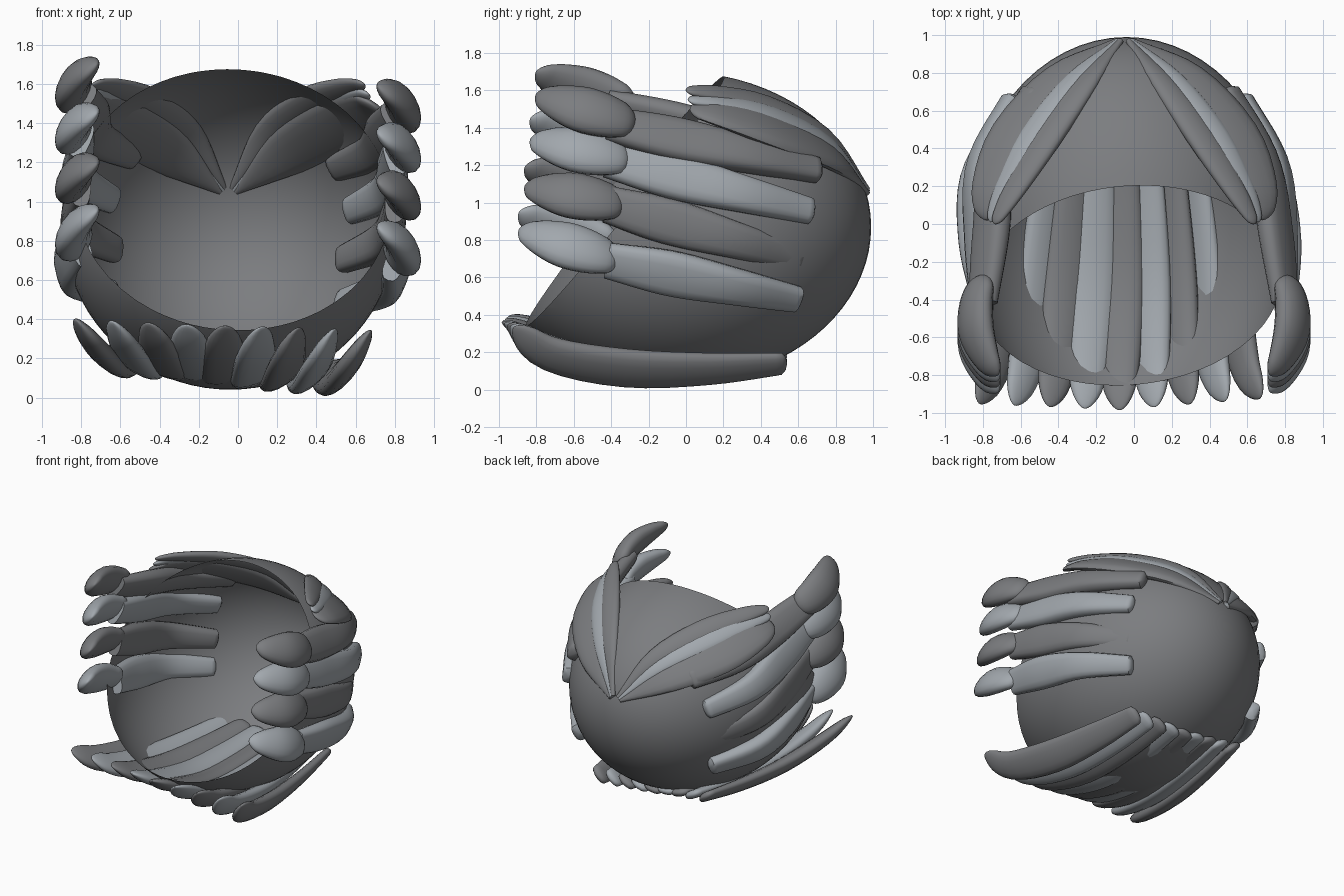
import bpy, bmesh, math
from mathutils import Vector

if "Cube" in bpy.data.objects:
    bpy.data.objects.remove(bpy.data.objects["Cube"])

C = Vector((-0.04, -0.05, 0.87))
R = Vector((0.85, 1.04, 0.83))


def material(name, col):
    mt = bpy.data.materials.new(name)
    mt.diffuse_color = (*col, 1)
    mt.use_nodes = True
    mt.node_tree.nodes["Principled BSDF"].inputs["Base Color"].default_value = mt.diffuse_color
    return mt


DARK = material("dark_grey", (0.20, 0.205, 0.215))
LIGHT = material("light_grey", (0.36, 0.39, 0.42))


def finish(bm, name, mat):
    bmesh.ops.recalc_face_normals(bm, faces=bm.faces)
    me = bpy.data.meshes.new(name)
    bm.to_mesh(me)
    bm.free()
    me.materials.append(mat)
    ob = bpy.data.objects.new(name, me)
    bpy.context.collection.objects.link(ob)
    bpy.ops.object.select_all(action='DESELECT')
    ob.select_set(True)
    bpy.context.view_layer.objects.active = ob
    bpy.ops.object.shade_smooth_by_angle(angle=math.radians(50))
    return ob


def spline(p, t):
    # Catmull-Rom through the list p (vectors or numbers), t in 0..1
    n = len(p) - 1
    i = min(int(t * n), n - 1)
    u = t * n - i
    b, c = p[i], p[i + 1]
    a = p[i - 1] if i > 0 else b * 2 - c
    d = p[i + 2] if i + 2 <= n else c * 2 - b
    return (b * 2 + (c - a) * u + (a * 2 - b * 5 + c * 4 - d) * u ** 2
            + (b * 3 - a - c * 3 + d) * u ** 3) * 0.5


def strip(name, mat, pts, widths, thicks, normal, power=2.2, r0=0.0, r1=0.0, steps=24, sides=16):
    # flat bar lofted along a smooth path; r0, r1 round off its two ends
    pts = [Vector(p) for p in pts]
    bm, rings = bmesh.new(), []
    for s in range(steps + 1):
        t = (1 - math.cos(math.pi * s / steps)) / 2
        p = spline(pts, t)
        tan = (spline(pts, min(t + .01, 1)) - spline(pts, max(t - .01, 0))).normalized()
        w = tan.cross(Vector(normal)).normalized()
        n = w.cross(tan)
        f = 1.0
        if t < r0:
            f = math.sqrt(max(0, 1 - (1 - t / r0) ** 2))
        if 1 - t < r1:
            f = math.sqrt(max(0, 1 - (1 - (1 - t) / r1) ** 2))
        hw = max(spline(widths, t) * f, 0.004) / 2
        ht = max(spline(thicks, t) * f, 0.004) / 2
        ring = []
        for k in range(sides):
            a = 2 * math.pi * k / sides
            ca, sa = math.cos(a), math.sin(a)
            cx = math.copysign(abs(ca) ** (2 / power), ca)
            cy = math.copysign(abs(sa) ** (2 / power), sa)
            ring.append(bm.verts.new(p + w * hw * cx + n * ht * cy))
        rings.append(ring)
    for a, b in zip(rings, rings[1:]):
        for k in range(sides):
            j = (k + 1) % sides
            bm.faces.new((a[k], a[j], b[j], b[k]))
    bm.faces.new(rings[0])
    bm.faces.new(rings[-1])
    return finish(bm, name, mat)


def surf_x(y, z, side):
    # x of the shell surface
    q = 1 - ((y - C.y) / R.y) ** 2 - ((z - C.z) / R.z) ** 2
    return C.x + side * R.x * math.sqrt(max(q, 0.02))


# open egg-shaped shell, cut by a slanted plane
bm = bmesh.new()
bmesh.ops.create_uvsphere(bm, u_segments=64, v_segments=40, radius=1)
for v in bm.verts:
    v.co = Vector((v.co.x * R.x, v.co.y * R.y, v.co.z * R.z)) + C
bmesh.ops.bisect_plane(bm, geom=bm.verts[:] + bm.edges[:] + bm.faces[:],
                       plane_co=(0, -0.83, 0.37), plane_no=(0.10, -1.3, 1.03),
                       clear_outer=True)
finish(bm, "shell", DARK)

# fan of nine slats under the shell
for i in range(9):
    f = i / 8
    mid = 1 - abs(f - .5) * 2
    xt = -0.82 + 1.49 * f
    dz = 0.08 * (1 - f)
    pts = [(xt, -0.95 - .05 * mid + .03 * f, 0.335 + dz * .7),
           (xt * .88 - .01, -0.72, 0.19 + dz),
           (xt * .79 - .01, -0.32, 0.115 + dz - .03 * mid),
           (xt * .71 - .01, 0.12, 0.11 + dz - .03 * mid),
           (xt * .63 - .01, 0.54, 0.14 + dz - .02 * mid)]
    strip(f"lower_slat_{i}", LIGHT if i % 2 else DARK, pts, [0.13, 0.22, 0.25, 0.21, 0.14],
          [0.05, 0.10, 0.11, 0.09, 0.06], ((f - .42) * 2.0, 0, -1), r0=0.13, r1=0.02)

# side bars and plump front tips: front z, back y, back z, tip z, outward offset at back
rows = [(1.42, 0.72, 1.17, 1.58, 0.05), (1.23, 0.68, 0.95, 1.34, 0.01),
        (0.99, 0.62, 0.70, 1.09, -0.06), (0.69, 0.61, 0.48, 0.86, 0.04)]
for side, sn in ((1, "right"), (-1, "left")):
    for i, (zf, yb, zb, zt, off) in enumerate(rows):
        up = 0 if side > 0 else 0.12 - 0.01 * i
        mat = LIGHT if i % 2 else DARK
        zf, zt, zb = zf + up * .8, zt + up, zb + up * .5
        pts = []
        for t in (0, .33, .67, 1):
            y = -0.42 + (yb + 0.42) * t
            z = zf + (zb - zf) * t
            keep = max(0, 1 - t * 1.6)
            x = surf_x(y, z, side) * (1 - keep) + side * 0.77 * keep
            pts.append((x + side * (0.03 + (off - .03) * t), y, z))
        g = Vector(pts[2]) - C
        out = (g.x / R.x ** 2, g.y / R.y ** 2, g.z / R.z ** 2)
        strip(f"{sn}_bar_{i}", mat, pts, [0.20, 0.25, 0.20, 0.14],
              [0.10, 0.13, 0.13, 0.10], out, 2.8, r1=0.02)
        yf = -0.27 - 0.03 * i
        tip = [(side * .79, yf, zf + .01), (side * .835, yf - .14, zf + (zt - zf) * .25),
               (side * .835, yf - .29, zf + (zt - zf) * .5), (side * .785, yf - .43, zf + (zt - zf) * .78),
               (side * .72, yf - .53, zt)]
        strip(f"{sn}_tip_{i}", mat, tip, [0.17, 0.25, 0.27, 0.20, 0.09],
              [0.09, 0.14, 0.15, 0.11, 0.05], (side, 0, 0.6), 2.0, r0=0.12, r1=0.12)

# layered leaves meeting at the back
for side, sn in ((1, "right"), (-1, "left")):
    def m(x, y, z):
        return (side * x - 0.05, y, z)
    n = (side * 0.62, 0.45, 1)
    th = [0.03, .07, .08, .06, .03]
    strip(f"{sn}_leaf_outer", DARK, [m(.04, .97, 1.05), m(.31, .77, 1.25), m(.56, .47, 1.39),
                                     m(.70, .20, 1.47), m(.73, .02, 1.50)],
          [0.03, 0.28, 0.36, 0.26, 0.12], [0.03, .09, .10, .07, .04], n, r1=.08)
    strip(f"{sn}_leaf_middle", LIGHT, [m(.03, .97, 1.06), m(.26, .76, 1.31), m(.49, .46, 1.46),
                                       m(.64, .18, 1.53), m(.71, .01, 1.55)],
          [0.03, 0.13, 0.16, 0.12, 0.06], th, n, r1=.06)
    strip(f"{sn}_leaf_inner", DARK, [m(.02, .97, 1.07), m(.20, .75, 1.35), m(.41, .45, 1.51),
                                     m(.59, .17, 1.58), m(.69, .00, 1.60)],
          [0.03, 0.14, 0.17, 0.13, 0.06], th, n, r1=.06)
